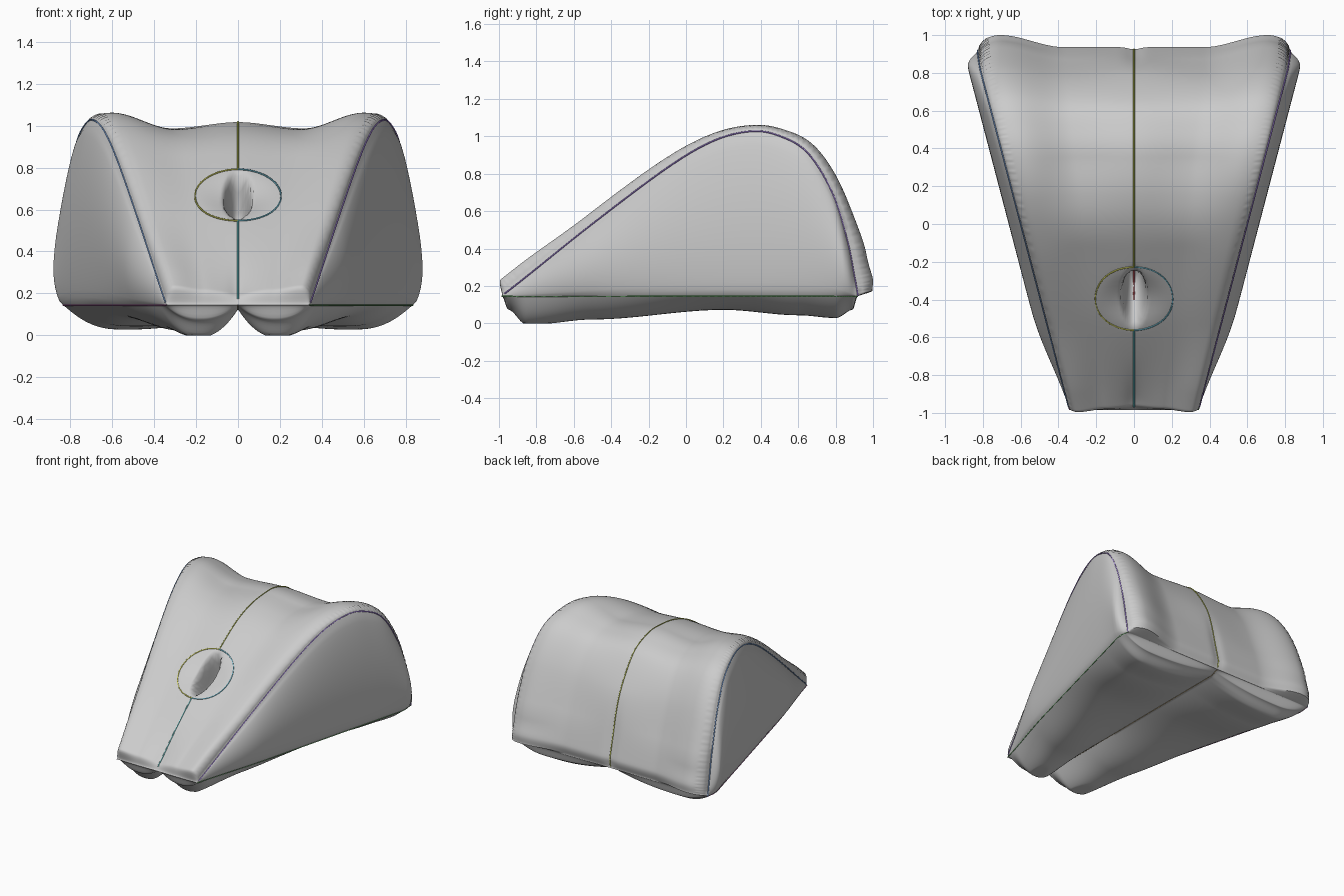
import bpy, bmesh, math
from mathutils import Vector

if "Cube" in bpy.data.objects:
    bpy.data.objects.remove(bpy.data.objects["Cube"])

NT, NU, NV = 170, 110, 24
ZB = 0.145                                     # height of the base seam
PATH = [(-.985, .145), (-.85, .25), (-.5, .53), (-.1, .83), (.15, .975), (.35, 1.025),
        (.5, 1.0), (.65, .91), (.78, .7), (.86, .45), (.9, .25), (.92, .145)]
LAST = len(PATH) - 1


def path(k):
    """Catmull-Rom point (y, z) on the side seam."""
    k = max(0, min(LAST, k))
    i = min(int(k), LAST - 1)
    f = k - i
    p = [Vector(PATH[max(0, min(LAST, j))]) for j in range(i - 1, i + 3)]
    return 0.5 * (2 * p[1] + (p[2] - p[0]) * f + (2 * p[0] - 5 * p[1] + 4 * p[2] - p[3]) * f ** 2
                  + (3 * p[1] - p[0] - 3 * p[2] + p[3]) * f ** 3)


def smooth(x):
    x = max(0, min(1, x))
    return x * x * (3 - 2 * x)


def table(x, pts):
    """Smooth interpolation in a small table."""
    if x <= pts[0][0]:
        return pts[0][1]
    for (a, p), (b, q) in zip(pts, pts[1:]):
        if x <= b:
            return p + (q - p) * smooth((x - a) / (b - a))
    return pts[-1][1]


def width(y):
    return .34 + .262 * (y + .985) - .3 * max(0, y - .8) ** 1.5


def base_width(k):
    y, z = path(k)
    return width(y) + .02 * smooth((z - ZB) / .5)


CENTRE = [(0, 0), (.5, .03), (2, .05), (3, .04), (5, -.01), (7, 0), (9, .02), (10.2, .03), (LAST, 0)]
MIDDLE = [(0, 0), (.5, .05), (2, .045), (3, .03), (5, -.04), (8, 0), (10.2, .03), (LAST, 0)]
SHOULDER = [(0, 0), (.45, .075), (1, .075), (2, .055), (5, .035), (8, .06), (9.5, .085), (10.2, .095),
            (10.8, .08), (LAST, 0)]


def top_point(k, u, lift=0):
    """Padded top panel, with a funnel-shaped opening near the front."""
    y, z = path(k)
    t = path(k + .02) - path(k - .02)
    t.normalize()
    a, s = abs(u), table(k, SHOULDER)
    if a > .86:
        b = s * math.sqrt(max(0, 1 - ((a - .86) / .14) ** 2))
    else:
        b = table(a, [(0, table(k, CENTRE)), (.45, table(k, MIDDLE)), (.86, s)])
    x = u * width(y)
    ends = max(smooth(1.6 - k), smooth((k - 8) / 1.5)) * min(1, k * 2, (LAST - k) * 2)
    b -= .012 * ends * math.exp(-(x / .04) ** 2)
    if .93 < a < .999 and .3 < k < 10.7:       # faint puckers beside the seam
        b += .003 * math.sin(k * 37)
    yy = y - t.y * b
    r = math.hypot(x / .205, (yy + .395) / .165)
    b -= .03 * (1 - smooth(r))
    pit = math.hypot(x / .075, (yy + .395) / .155)
    b -= .22 * (1 - smooth((pit - .35) / .65))
    b += lift
    return Vector((x, y - t.y * b, z + t.x * b))


def side_point(k, v, sign):
    """Slightly domed side panel, v runs from top seam to base seam."""
    y, z = path(k)
    h = max(0, z - ZB)
    w = width(y) * (1 - v) + base_width(k) * v
    bulge = .055 * smooth(h / .45 + .1) * min(1, h / .05)
    w += bulge * max(0, math.sin(math.pi * v)) ** .6
    return Vector((sign * w, y, ZB + h * (1 - v)))


DEPTH = [(-.985, 0), (-.95, .07), (-.85, .145), (-.5, .115), (.2, .065), (.6, .095), (.8, .11),
         (.89, .07), (.92, 0)]


def base_point(k, u):
    """Underside: two long pads that spread towards the back."""
    y, _ = path(k)
    a, peak = abs(u), table(y, [(-.9, .52), (.8, .7)])
    f = (peak - a) / peak if a < peak else (a - peak) / (1 - peak)
    pad = 1 - f ** 2.2
    groove = .02 * (1 - a) * smooth((y + .985) * 8) * smooth((.92 - y) * 12)
    d = min(table(y, DEPTH) * pad + groove, ZB)
    return Vector((u * base_width(k), y, ZB - d))


def add_grid(bm, rows):
    vs = [[bm.verts.new(p) for p in row] for row in rows]
    for a, b in zip(vs, vs[1:]):
        for i in range(len(a) - 1):
            bm.faces.new((a[i], a[i + 1], b[i + 1], b[i]))


# cushion body: top, two sides and base welded along the seams
ks = [LAST * i / NT for i in range(NT + 1)]
us = []
for i in range(NU + 1):
    w = 2 * i / NU - 1
    us.append(.5 * w + .5 * math.sin(w * math.pi / 2))
bm = bmesh.new()
add_grid(bm, [[top_point(k, u) for u in us] for k in ks])
add_grid(bm, [[base_point(k, u) for u in us] for k in ks])
for sign in (-1, 1):
    add_grid(bm, [[side_point(k, j / NV, sign) for j in range(NV + 1)] for k in ks])
bmesh.ops.remove_doubles(bm, verts=bm.verts, dist=.0004)
bmesh.ops.recalc_face_normals(bm, faces=bm.faces)
mesh = bpy.data.meshes.new("cushion_body")
bm.to_mesh(mesh)
bm.free()
body = bpy.data.objects.new("cushion_body", mesh)
bpy.context.collection.objects.link(body)
bpy.context.view_layer.objects.active = body
body.select_set(True)
bpy.ops.object.shade_smooth_by_angle(angle=math.radians(60))


def thread(name, pts, colour):
    """Thin coloured thread lying on a seam."""
    cu = bpy.data.curves.new(name, 'CURVE')
    cu.dimensions = '3D'
    cu.bevel_depth = .004
    cu.bevel_resolution = 0
    sp = cu.splines.new('POLY')
    sp.points.add(len(pts) - 1)
    for q, p in zip(sp.points, pts):
        q.co = (*p, 1)
    mat = bpy.data.materials.new(name)
    mat.diffuse_color = (*colour, 1)
    mat.use_nodes = True
    mat.node_tree.nodes["Principled BSDF"].inputs["Base Color"].default_value = mat.diffuse_color
    cu.materials.append(mat)
    bpy.context.collection.objects.link(bpy.data.objects.new(name, cu))


def span(a, b, n=60):
    return [a + (b - a) * i / n for i in range(n + 1)]


# seam threads
K_LOW, K_HIGH = 1.92, 2.72
for side, sign, c1, c2 in (("left", -1, (.25, .45, .85), (.55, .2, .5)),
                           ("right", 1, (.4, .25, .8), (.2, .5, .2))):
    thread(side + "_top_seam", [side_point(k, 0, sign) + Vector((sign * .002, 0, .002))
                                for k in span(0.2, LAST)], c1)
    thread(side + "_base_seam", [side_point(k, 1, sign) for k in span(0, LAST)], c2)
thread("centre_back_seam", [top_point(k, 0, .002) for k in span(K_HIGH, LAST - .2)], (.55, .6, .1))
thread("centre_front_seam", [top_point(k, 0, .002) for k in span(.3, K_LOW)], (.2, .75, .75))
thread("base_centre_seam", [base_point(k, 0) for k in span(.1, LAST - .1)], (.4, .3, .15))
thread("opening_inner_seam", [top_point(k, 0, .004) for k in span(2.1, 2.45, 20)], (.85, .15, .15))

# rim of the opening, in two halves
for side, a0, col in (("right", -90, (.2, .6, .75)), ("left", 90, (.8, .8, .15))):
    pts = []
    for ang in span(a0, a0 + 180, 30):
        r = math.radians(ang)
        k = (K_LOW + K_HIGH) / 2 + (K_HIGH - K_LOW) / 2 * math.sin(r)
        pts.append(top_point(k, .205 * math.cos(r) / width(path(k).x), .002))
    thread("opening_rim_" + side, pts, col)
